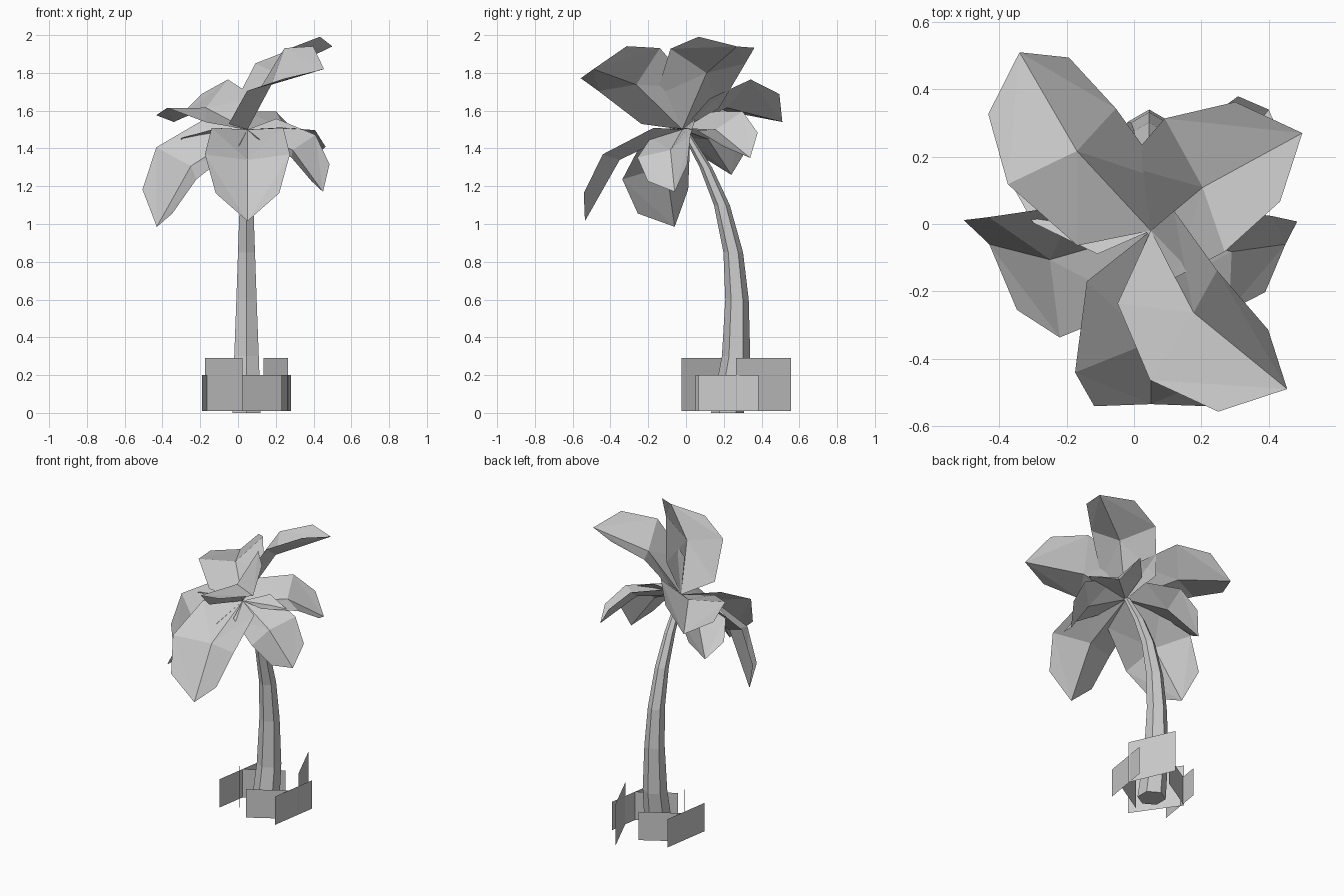
import bpy
import math
from mathutils import Vector

default_cube = bpy.data.objects.get("Cube")
if default_cube:
    bpy.data.objects.remove(default_cube, do_unlink=True)

# One plain grey for the whole plant
grey = bpy.data.materials.new("light_grey")
grey.use_nodes = True
colour = (0.6, 0.6, 0.6, 1.0)
grey.diffuse_color = colour
grey.node_tree.nodes["Principled BSDF"].inputs["Base Color"].default_value = colour


def make_object(name, points, faces):
    """Flat shaded mesh object in the shared material."""
    mesh = bpy.data.meshes.new(name)
    mesh.from_pydata([tuple(p) for p in points], [], faces)
    mesh.materials.append(grey)
    mesh.update()
    obj = bpy.data.objects.new(name, mesh)
    bpy.context.collection.objects.link(obj)
    return obj


# Trunk: tapering six-sided tube that leans forward towards the crown
SIDES = 6
TRUNK_X = 0.045


def make_trunk(sections):
    points, faces = [], []
    for z, y, radius in sections:
        for i in range(SIDES):
            angle = math.tau * i / SIDES + math.pi / 2
            points.append((TRUNK_X + radius * math.cos(angle),
                           y + radius * math.sin(angle), z))
    for row in range(len(sections) - 1):
        for i in range(SIDES):
            a = row * SIDES + i
            b = row * SIDES + (i + 1) % SIDES
            faces.append((a, b, b + SIDES, a + SIDES))
    last = (len(sections) - 1) * SIDES
    faces.append(tuple(reversed(range(SIDES))))
    faces.append(tuple(range(last, last + SIDES)))
    make_object("trunk", points, faces)


make_trunk([
    (0.0, 0.22, 0.087),
    (0.3, 0.265, 0.075),
    (0.6, 0.27, 0.062),
    (0.85, 0.25, 0.052),
    (1.1, 0.19, 0.042),
    (1.3, 0.105, 0.033),
    (1.5, -0.01, 0.02),
])

# Leaves: one folded leaf shape, turned and scaled to each tip
CROWN = Vector((0.05, -0.02, 1.5))
LEAF_LENGTH = 0.707
MIDRIB = (0.351, 0.11)                    # along, lift
RIM = [(0.19, 0.103, 0.11),               # half width, along, lift
       (0.225, 0.396, 0.193),
       (0.168, 0.61, 0.112)]


def make_leaf(name, reach, across):
    """reach runs from crown to tip, across from one rim to the other."""
    reach = Vector(reach)
    scale = reach.length / LEAF_LENGTH
    along = reach.normalized()
    side = Vector(across)
    side = (side - along * side.dot(along)).normalized()
    lift = along.cross(side)

    def place(s, a, n):
        return CROWN + (side * s + along * a + lift * n) * scale

    points = [CROWN, place(0, *MIDRIB), CROWN + reach]
    for sign in (-1, 1):
        points += [place(sign * w, a, n) for w, a, n in RIM]
    base, mid, tip = range(3)
    faces = []
    for first in (3, 6):
        near, wide, far = range(first, first + 3)
        half = [(base, near, mid), (near, wide, mid),
                (wide, far, tip), (wide, tip, mid)]
        if first == 3:
            half = [tuple(reversed(f)) for f in half]
        faces += half
    make_object(name, points, faces)


make_leaf("front_leaf", (0.0, -0.515, -0.485), (1, 0, 0))
make_leaf("upper_front_leaf", (0.405, -0.47, 0.32), (0.2, 0.34, 0.23))
make_leaf("upper_back_leaf", (0.45, 0.29, 0.44), (-0.16, 0.41, -0.06))
make_leaf("back_right_leaf", (-0.39, 0.53, 0.04), (-0.335, -0.23, -0.155))
make_leaf("right_leaf", (-0.48, -0.04, -0.515), (0.215, -0.365, -0.175))
make_leaf("left_leaf", (0.4, -0.04, -0.33), (0.1, 0.28, 0.14))
make_leaf("back_left_leaf", (0.35, 0.36, -0.15), (-0.21, 0.24, 0.1))
make_leaf("small_back_leaf", (-0.36, 0.26, -0.24), (-0.22, -0.22, -0.1))


# Grass: upright flat cards around the foot of the trunk
def make_card(name, start, end, height):
    bottom = 0.01
    points = [(*start, bottom), (*end, bottom), (*end, height), (*start, height)]
    make_object(name, points, [(0, 1, 2, 3)])


LOW, TALL = 0.2, 0.29
make_card("tall_grass_front", (-0.175, 0.265), (0.025, -0.025), TALL)
make_card("tall_grass_back", (0.265, 0.265), (0.135, 0.555), TALL)
make_card("low_grass_left", (0.23, 0.065), (0.28, 0.385), LOW)
make_card("low_grass_right", (-0.14, 0.395), (-0.19, 0.075), LOW)
make_card("low_grass_front", (0.025, 0.05), (0.25, 0.185), LOW)
make_card("low_grass_back", (0.065, 0.41), (-0.16, 0.275), LOW)
